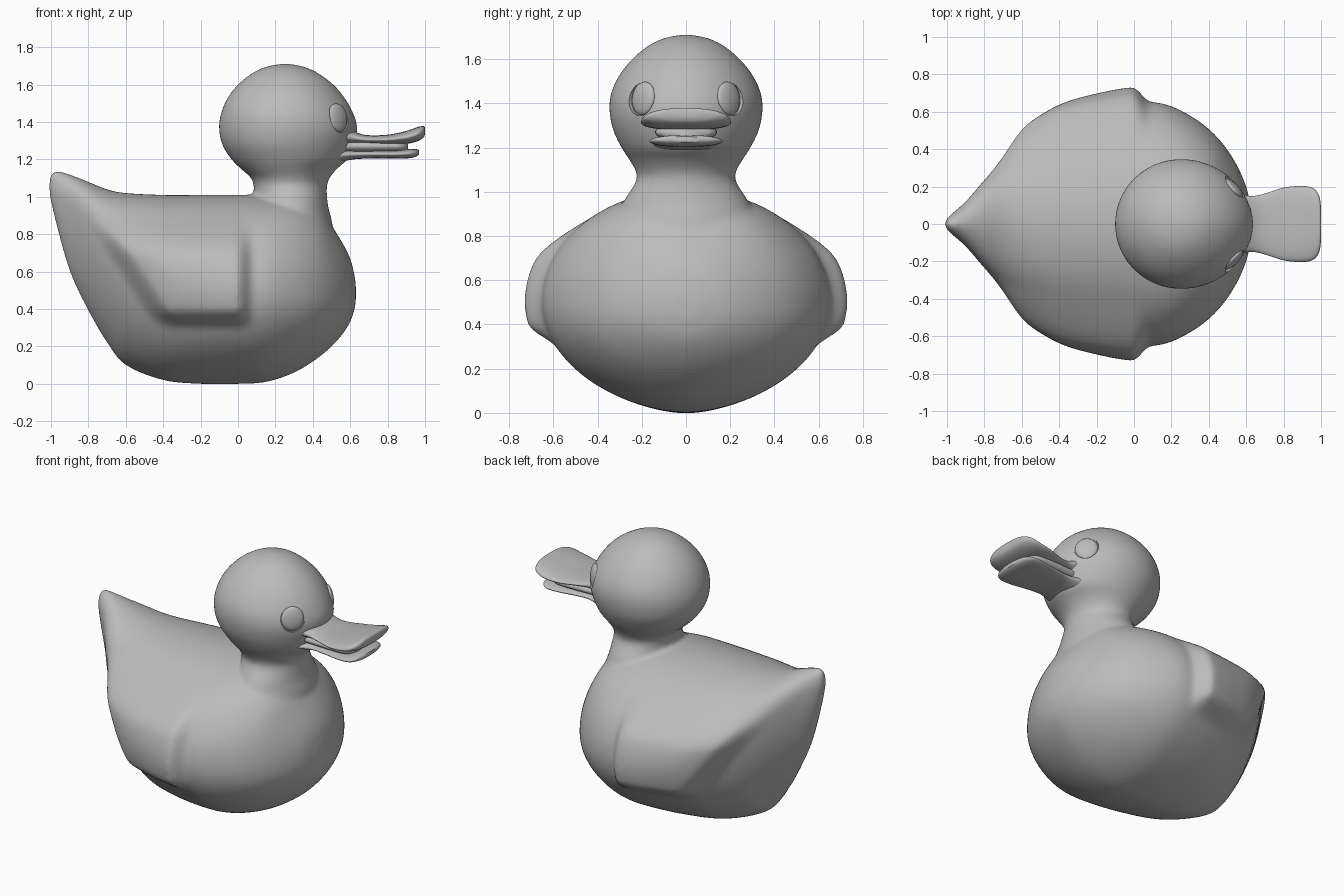
import bpy, bmesh, math
from mathutils import Matrix, Vector

default_cube = bpy.data.objects.get("Cube")
if default_cube:
    bpy.data.objects.remove(default_cube, do_unlink=True)

grey = bpy.data.materials.new("plain_grey")
grey.use_nodes = True
grey.diffuse_color = (0.5, 0.5, 0.5, 1)
shader = next(n for n in grey.node_tree.nodes if n.type == 'BSDF_PRINCIPLED')
shader.inputs["Base Color"].default_value = grey.diffuse_color


def smoothstep(low, high, value):
    t = max(0.0, min(1.0, (value - low) / (high - low)))
    return t * t * (3 - 2 * t)


def spline(stations, steps):
    """Catmull-Rom interpolation of rows of numbers."""
    last = len(stations) - 1
    rows = []
    for i in range(last):
        a, b = stations[max(i - 1, 0)], stations[i]
        c, d = stations[i + 1], stations[min(i + 2, last)]
        for k in range(steps):
            t = k / steps
            rows.append([q + t * (r - p) / 2
                         + t * t * (p - 2.5 * q + 2 * r - s / 2)
                         + t ** 3 * (s - p + 3 * (q - r)) / 2
                         for p, q, r, s in zip(a, b, c, d)])
    rows.append(list(stations[-1]))
    return rows


def loft(bm, stations, section, steps=6, sides=64):
    """Skin closed rings; section(row, cosine, sine) gives each point."""
    rings = []
    for row in spline(stations, steps):
        angles = [math.tau * k / sides for k in range(sides)]
        rings.append([bm.verts.new(section(row, math.cos(a), math.sin(a)))
                      for a in angles])
    faces = [bm.faces.new(rings[0]), bm.faces.new(rings[-1])]
    for lower, upper in zip(rings, rings[1:]):
        for k in range(sides):
            n = (k + 1) % sides
            faces.append(bm.faces.new((lower[k], lower[n], upper[n], upper[k])))
    bmesh.ops.recalc_face_normals(bm, faces=faces)


def power(value, exponent):
    return math.copysign(abs(value) ** exponent, value)


def make_object(name, bm):
    mesh = bpy.data.meshes.new(name)
    bm.to_mesh(mesh)
    bm.free()
    mesh.materials.append(grey)
    obj = bpy.data.objects.new(name, mesh)
    bpy.context.collection.objects.link(obj)
    return obj


def select_only(obj):
    bpy.ops.object.select_all(action='DESELECT')
    obj.select_set(True)
    bpy.context.view_layer.objects.active = obj


def shade(obj, degrees=50):
    select_only(obj)
    bpy.ops.object.shade_smooth_by_angle(angle=math.radians(degrees))


# Body stations: x, keel height, widest height, back height, half width
BODY = [(-1.01, 1.02, 1.06, 1.1, .02), (-.98, .88, 1.03, 1.14, .05),
        (-.9, .6, .97, 1.12, .12), (-.8, .39, .88, 1.08, .235),
        (-.7, .22, .78, 1.04, .34), (-.6, .1, .7, 1.02, .43),
        (-.4, .02, .59, 1.01, .55), (-.2, 0, .53, 1.01, .61),
        (0, 0, .5, 1.01, .645), (.15, .01, .5, 1.01, .645),
        (.3, .06, .49, 1, .58), (.43, .14, .48, .94, .48),
        (.53, .23, .48, .8, .35), (.6, .33, .48, .67, .2),
        (.63, .43, .48, .54, .06)]


def body_section(row, c, s):
    x, keel, mid, back, width = row
    rear = smoothstep(-.4, -.85, x)
    z = mid + s * (back - mid if s > 0 else mid - keel)
    y = width * power(c, 1 + .1 * rear if s > 0 else 1.15 + .2 * rear)
    # Folded wing swells out of the flank
    slant = x + .65 * (z - .35)
    wing = (smoothstep(.09, -.01, x) * smoothstep(-.48, -.34, slant)
            * smoothstep(.29, .4, z) * smoothstep(.92, .68, z))
    if abs(c) > 1e-4:
        y += math.copysign(.088 * wing, c)
    return x, y, z


# Head and neck stations: height, rear x, front x, half width
HEAD = [(.7, .15, .5, .3), (.85, .1, .505, .31), (.95, .09, .482, .285),
        (1.05, .085, .475, .225), (1.1, .07, .49, .23),
        (1.15, .015, .53, .26), (1.2, -.035, .585, .292),
        (1.28, -.085, .62, .33), (1.37, -.102, .638, .347),
        (1.45, -.09, .615, .338), (1.53, -.055, .57, .3),
        (1.6, .0, .51, .244), (1.66, .075, .43, .172),
        (1.695, .15, .355, .1), (1.712, .24, .27, .015)]


def head_section(row, c, s):
    z, rear, front, width = row
    middle = rear + .48 * (front - rear)
    x = middle + c * (front - middle if c > 0 else middle - rear)
    return x, width * power(s, 1.08 if c > 0 else 1), z


# Body, neck and head fused into one soft skin
bm = bmesh.new()
loft(bm, BODY, body_section, sides=128)
loft(bm, HEAD, head_section)
body = make_object("body", bm)
remesh = body.modifiers.new("fuse", 'REMESH')
remesh.mode = 'VOXEL'
remesh.voxel_size = .013
remesh.use_smooth_shade = True
soften = body.modifiers.new("soften", 'SMOOTH')
soften.factor = .5
soften.iterations = 14


# Eye sockets are cut into the head, each with a shallow domed eye
def eye_frame(side):
    normal = Vector((.7, side * .7, .12)).normalized()
    turn = normal.to_track_quat('Z', 'Y').to_matrix().to_4x4()
    return Matrix.Translation((.532, side * .192, 1.423)) @ turn


bm = bmesh.new()
for side in (1, -1):
    frame = (eye_frame(side) @ Matrix.Translation((0, 0, .1))
             @ Matrix.Diagonal((.074, .081, 1, 1)))
    bmesh.ops.create_cone(bm, cap_ends=True, segments=48, radius1=1,
                          radius2=1, depth=.2, matrix=frame)
cutter = make_object("socket_cutter", bm)
cutter.hide_render = True
cut = body.modifiers.new("sockets", 'BOOLEAN')
cut.operation = 'DIFFERENCE'
cut.object = cutter
select_only(body)
bpy.ops.object.convert(target='MESH')
bpy.data.objects.remove(cutter, do_unlink=True)
shade(body)

for name, side in (("left_eye", 1), ("right_eye", -1)):
    bm = bmesh.new()
    frame = eye_frame(side) @ Matrix.Diagonal((.069, .076, .024, 1))
    bmesh.ops.create_uvsphere(bm, u_segments=32, v_segments=16, radius=1,
                              matrix=frame)
    shade(make_object(name, bm))


# Beak stations: x, half width, underside height, top height
UPPER = [(.54, .17, 1.27, 1.39), (.62, .15, 1.28, 1.35),
         (.69, .16, 1.282, 1.33), (.8, .194, 1.28, 1.332),
         (.9, .203, 1.283, 1.352), (.96, .19, 1.297, 1.373),
         (.99, .15, 1.315, 1.378), (1, .09, 1.335, 1.37)]
LOWER = [(.52, .16, 1.18, 1.26), (.62, .135, 1.2, 1.252),
         (.72, .145, 1.205, 1.25), (.83, .162, 1.204, 1.25),
         (.91, .163, 1.206, 1.255), (.95, .13, 1.214, 1.256),
         (.967, .07, 1.225, 1.25)]
MOUTH = [(.5, .13, 1.23, 1.31), (.8, .14, 1.23, 1.31),
         (.88, .12, 1.235, 1.3), (.91, .06, 1.24, 1.29)]


def beak_section(row, c, s):
    x, width, low, high = row
    return x, width * power(c, .75), (low + high) / 2 + s * (high - low) / 2


for name, stations in (("upper_beak", UPPER), ("lower_beak", LOWER),
                       ("mouth", MOUTH)):
    bm = bmesh.new()
    loft(bm, stations, beak_section, sides=40)
    shade(make_object(name, bm))
